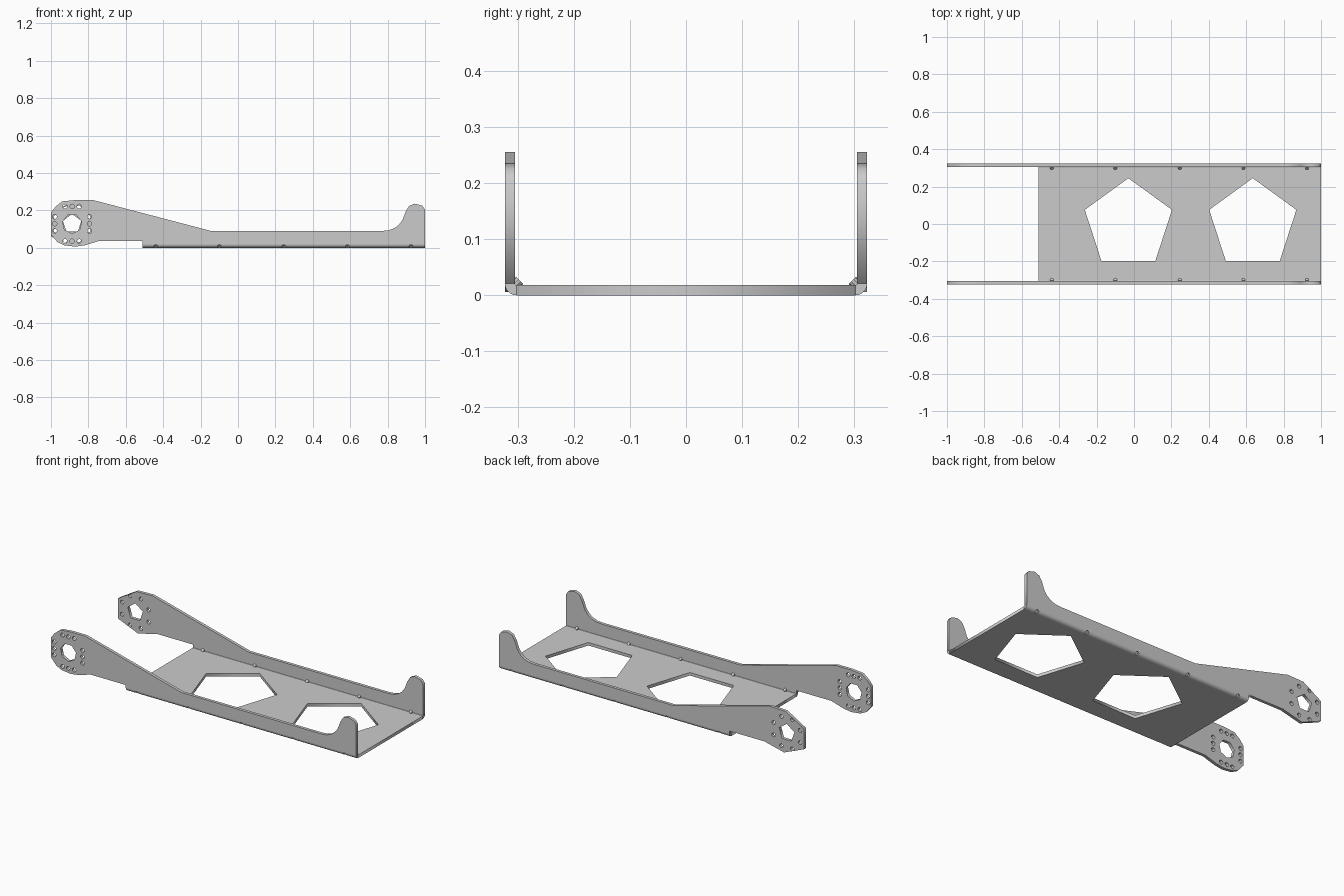
import bpy, bmesh, math
from mathutils import Matrix

if "Cube" in bpy.data.objects:
    bpy.data.objects.remove(bpy.data.objects["Cube"])

W, T, R = 0.323, 0.018, 0.021      # half width, sheet thickness, outer bend radius
X0, X1 = -0.51, 1.0                # floor extent
HX, HZ = -0.887, 0.128             # arm head centre


def ring(cx, cy, r, n, start=90):
    return [(cx + r * math.cos(math.radians(start + 360 * i / n)),
             cy + r * math.sin(math.radians(start + 360 * i / n))) for i in range(n)]


def sheet(name, loops, loc, upright=False):
    """Flat sheet from closed outlines; inner outlines become holes."""
    cu = bpy.data.curves.new(name, 'CURVE')
    cu.dimensions = '2D'
    cu.fill_mode = 'BOTH'
    cu.extrude = T / 2
    for pts in loops:
        s = cu.splines.new('POLY')
        s.points.add(len(pts) - 1)
        for p, (a, b) in zip(s.points, pts):
            p.co = (a, b, 0, 1)
        s.use_cyclic_u = True
    ob = bpy.data.objects.new(name, cu)
    bpy.context.collection.objects.link(ob)
    ob.location = loc
    if upright:
        ob.rotation_euler.x = math.pi / 2
    bpy.ops.object.select_all(action='DESELECT')
    ob.select_set(True)
    bpy.context.view_layer.objects.active = ob
    bpy.ops.object.convert(target='MESH')
    return bpy.context.object


def mesh_object(name, bm):
    bmesh.ops.recalc_face_normals(bm, faces=bm.faces)
    me = bpy.data.meshes.new(name)
    bm.to_mesh(me)
    bm.free()
    ob = bpy.data.objects.new(name, me)
    bpy.context.collection.objects.link(ob)
    return ob


# Floor with two pentagon openings
e = W - R
floor = [(X0, -e), (X1, -e), (X1, e), (X0, e)]
sheet("floor", [floor, ring(-0.03, 0, 0.245, 5), ring(0.635, 0, 0.245, 5)], (0, 0, T / 2))

# Side walls: shared body outline, each with its own head
body = [(-0.74, 0.037), (X0, 0.037), (X0, R), (X1, R), (X1, 0.205), (0.985, 0.225),
        (0.945, 0.236), (0.915, 0.224), (0.897, 0.195), (0.88, 0.15), (0.86, 0.122),
        (0.835, 0.104), (0.805, 0.093), (0.77, 0.09), (-0.145, 0.09), (-0.775, 0.255)]
round_head = [(-0.87, 0.255), (-0.94, 0.248), (-0.975, 0.22), (-1, 0.19), (-1, 0.07),
              (-0.965, 0.03), (-0.93, 0.013), (-0.87, 0.006), (-0.82, 0.013)]
coarse_head = [(-0.88, 0.252), (-1, 0.18), (-1, 0.06), (-0.87, 0.006)]

d, o = 0.093, 0.038
front_holes = [ring(HX, HZ, 0.052, 7, -90)]
for k in (-o, 0, o):
    for a, b in ((k, d), (k, -d), (d, k), (-d, k)):
        front_holes.append(ring(HX + a, HZ + b, 0.012, 10))
back_holes = [ring(HX, HZ, 0.052, 5)]
back_holes += [ring(x, z, 0.012, 8) for x, z in ring(HX, HZ, 0.094, 8, 22.5)]

sheet("front_wall", [body + round_head] + front_holes, (0, -W + T / 2, 0), True)
sheet("back_wall", [body + coarse_head] + back_holes, (0, W - T / 2, 0), True)

# Rounded bends with small pressed dimples and matching inner bumps
dimples = [-0.44, -0.10, 0.245, 0.585, 0.925]
for side, name in ((-1, "front"), (1, "back")):
    cy = side * (W - R)
    bm = bmesh.new()
    arc = [(r, math.radians(a)) for r, angs in
           ((R, range(0, 91, 15)), (R - T, range(90, -1, -15))) for a in angs]
    f = bm.faces.new([bm.verts.new((X0, cy + side * r * math.cos(a), R - r * math.sin(a)))
                      for r, a in arc])
    ext = bmesh.ops.extrude_face_region(bm, geom=[f])
    bmesh.ops.translate(bm, vec=(X1 - X0, 0, 0),
                        verts=[v for v in ext['geom'] if isinstance(v, bmesh.types.BMVert)])
    bend = mesh_object(name + "_bend", bm)

    cut, bump = bmesh.new(), bmesh.new()
    for x in dimples:
        for target, off, depth, r in ((cut, 0.021, 0.022, 0.011), (bump, -0.002, 0.012, 0.009)):
            h = off * math.sqrt(0.5)
            m = (Matrix.Translation((x, cy + side * h, R - h))
                 @ Matrix.Rotation(side * math.pi / 4, 4, 'X'))
            bmesh.ops.create_cone(target, cap_ends=True, segments=10, radius1=r,
                                  radius2=r, depth=depth, matrix=m)
    mesh_object(name + "_dimple_bumps", bump)
    cutter = mesh_object(name + "_dimple_cutter", cut)
    cutter.hide_render = True
    cutter.hide_set(True)
    mod = bend.modifiers.new("dimples", 'BOOLEAN')
    mod.object = cutter
    mod.operation = 'DIFFERENCE'
    mod.solver = 'EXACT'
